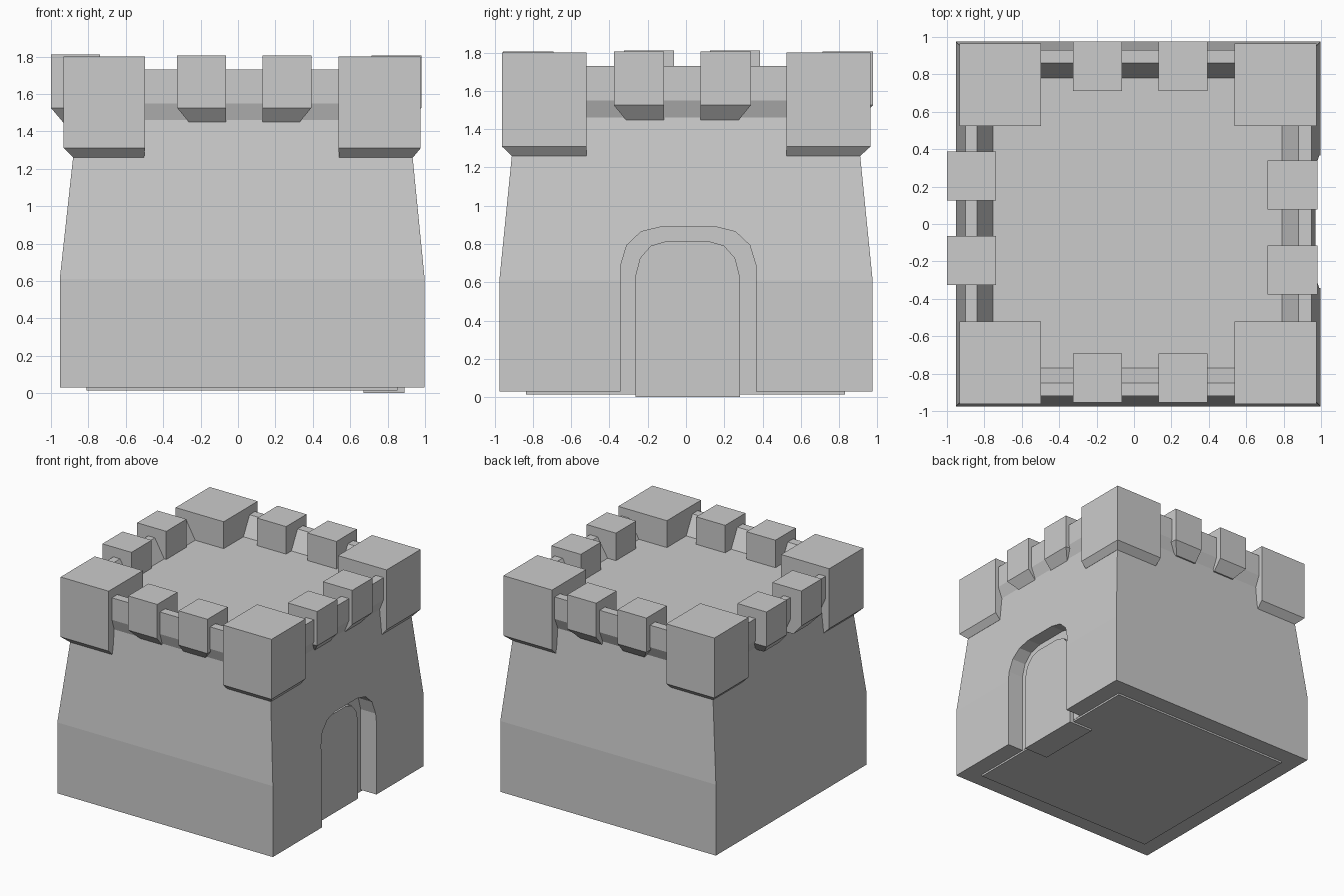
import bpy, bmesh

if "Cube" in bpy.data.objects:
    bpy.data.objects.remove(bpy.data.objects["Cube"])


def finish(name, bm):
    bmesh.ops.recalc_face_normals(bm, faces=bm.faces[:])
    mesh = bpy.data.meshes.new(name)
    bm.to_mesh(mesh)
    bm.free()
    ob = bpy.data.objects.new(name, mesh)
    bpy.context.collection.objects.link(ob)
    return ob


def loft(name, levels):
    """Closed solid through rectangles (x0, x1, y0, y1, z)."""
    bm = bmesh.new()
    rings = [[bm.verts.new(p) for p in ((x0, y0, z), (x1, y0, z), (x1, y1, z), (x0, y1, z))]
             for x0, x1, y0, y1, z in levels]
    for a, b in zip(rings, rings[1:]):
        for i in range(4):
            j = (i + 1) % 4
            bm.faces.new((a[i], a[j], b[j], b[i]))
    bm.faces.new(rings[0])
    bm.faces.new(rings[-1])
    return finish(name, bm)


def arch(name, half, centre, z0, spring, top, x0, x1):
    """Chamfered arch extruded along x."""
    h = top - spring
    right = [(half, z0), (half, spring), (half * .91, spring + h * .52),
             (half * .7, spring + h * .87), (half * .4, top)]
    prof = right + [(-y, z) for y, z in reversed(right)]
    bm = bmesh.new()
    face = bm.faces.new([bm.verts.new((x0, y + centre, z)) for y, z in prof])
    ext = bmesh.ops.extrude_face_region(bm, geom=[face])
    bmesh.ops.translate(bm, vec=(x1 - x0, 0, 0),
                        verts=[v for v in ext["geom"] if isinstance(v, bmesh.types.BMVert)])
    return finish(name, bm)


# Tower: tapered walls, flared parapet, sunken roof floor
tower = loft("tower_walls", [
    (-.953, .998, -.975, .975, .03),
    (-.953, .998, -.975, .975, .61),
    (-.86, .914, -.89, .89, 1.46),
    (-.90, .95, -.92, .93, 1.55),
    (-.90, .95, -.92, .93, 1.73),
    (-.84, .88, -.85, .86, 1.73),
    (-.755, .79, -.77, .78, 1.58)])

# Door recess
cutter = arch("door_cutter", .353, .012, -.2, .69, .89, .855, 1.3)
cutter.hide_render = True
cut = tower.modifiers.new("door_recess", "BOOLEAN")
cut.operation, cut.solver, cut.object = "DIFFERENCE", "EXACT", cutter
bpy.context.view_layer.objects.active = tower
bpy.ops.object.modifier_apply(modifier=cut.name)
bpy.data.objects.remove(cutter)

# Door and foundation slab
arch("door", .273, .008, 0, .63, .815, .67, .89)
loft("foundation", [(-.81, .853, -.835, .83, .015), (-.81, .853, -.835, .83, .1)])

# Corner blocks with tapered undersides on the outer faces
for xn, (x0, x1), (a, b) in (("left", (-.932, -.497), (.05, -.005)),
                             ("right", (.537, .977), (.004, -.042))):
    for yn, (y0, y1), (c, d) in (("front", (-.962, -.52), (.052, 0)),
                                 ("back", (.525, .965), (0, -.055))):
        loft(f"corner_{yn}_{xn}", [(x0 + a, x1 + b, y0 + c, y1 + d, 1.26),
                                   (x0, x1, y0, y1, 1.31), (x0, x1, y0, y1, 1.80)])

# Merlons: two per side, undersides cut back outward and away from the centre
SIDES = [("front", (-.955, -.692), (.072, 0), (-.325, .13)),
         ("back", (.712, .976), (0, -.072), (-.325, .13)),
         ("left", (-1.0, -.737), (.072, 0), (-.325, .125)),
         ("right", (.715, .98), (0, -.072), (-.377, .077))]
for side, (d0, d1), (e0, e1), starts in SIDES:
    for n, s in enumerate(starts):
        t0, t1 = s, s + .262
        f0, f1 = ((.07, 0), (0, -.07))[n]
        depth = [(d0 + e0, d1 + e1), (d0, d1), (d0, d1)]
        width = [(t0 + f0, t1 + f1), (t0, t1), (t0, t1)]
        top = 1.81 if side == "left" else 1.805
        xs, ys = (width, depth) if side in ("front", "back") else (depth, width)
        loft(f"merlon_{side}_{n + 1}", [(*x, *y, z) for x, y, z in zip(xs, ys, (1.44, 1.525, top))])
